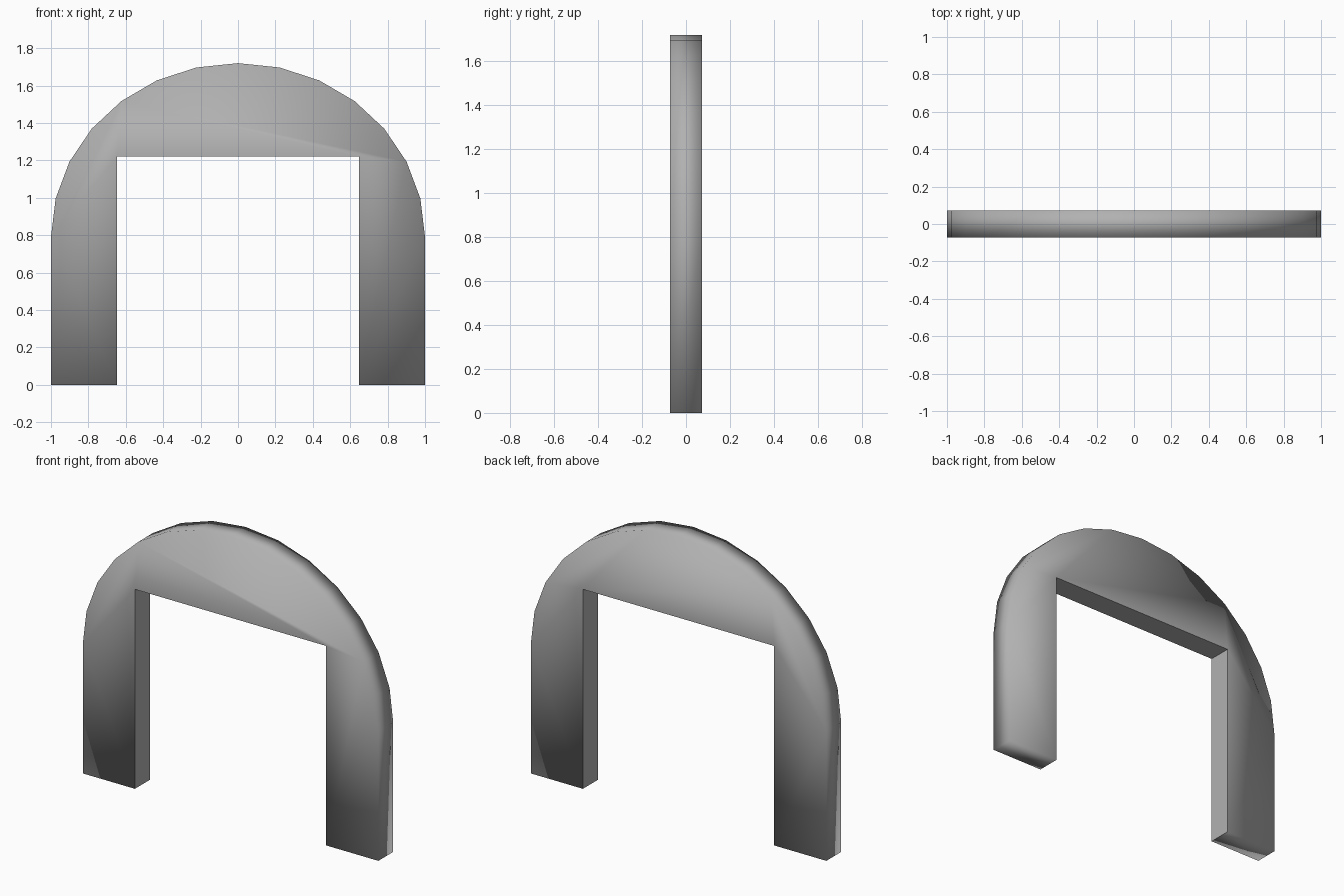
import bpy, bmesh, math

if "Cube" in bpy.data.objects:
    bpy.data.objects.remove(bpy.data.objects["Cube"])

HALF_DEPTH = 0.072
SPRING_Z, RISE = 0.79, 0.93      # where the curve starts, and its height
OPEN_X, OPEN_Z = 0.647, 1.22     # rectangular opening
SEGMENTS = 14

# Front outline: right foot, elliptical top, left foot, then the opening
outline = [(1.0, 0.0)]
for i in range(SEGMENTS + 1):
    a = math.pi * i / SEGMENTS
    outline.append((math.cos(a), SPRING_Z + RISE * math.sin(a)))
outline += [(-1.0, 0.0), (-OPEN_X, 0.0), (-OPEN_X, OPEN_Z),
            (OPEN_X, OPEN_Z), (OPEN_X, 0.0)]

# Extrude the outline through the depth
bm = bmesh.new()
front = bm.faces.new([bm.verts.new((x, -HALF_DEPTH, z)) for x, z in outline])
extruded = bmesh.ops.extrude_face_region(bm, geom=[front], use_keep_orig=True)
back_verts = [g for g in extruded["geom"] if isinstance(g, bmesh.types.BMVert)]
bmesh.ops.translate(bm, verts=back_verts, vec=(0, 2 * HALF_DEPTH, 0))
bmesh.ops.recalc_face_normals(bm, faces=bm.faces)

# Soft shading over the outside, crisp edges around the opening
for face in bm.faces:
    face.smooth = True
for face in bm.faces:
    if len(face.verts) == 4 and all(
            abs(v.co.x) < OPEN_X + 0.01 and v.co.z < OPEN_Z + 0.01 for v in face.verts):
        for edge in face.edges:
            edge.smooth = False

mesh = bpy.data.meshes.new("arch")
bm.to_mesh(mesh)
bm.free()

# Mid grey finish
grey = bpy.data.materials.new("mid_grey")
grey.diffuse_color = (0.44, 0.44, 0.44, 1.0)
grey.use_nodes = True
grey.node_tree.nodes["Principled BSDF"].inputs["Base Color"].default_value = grey.diffuse_color
mesh.materials.append(grey)

arch = bpy.data.objects.new("arch", mesh)
bpy.context.collection.objects.link(arch)
